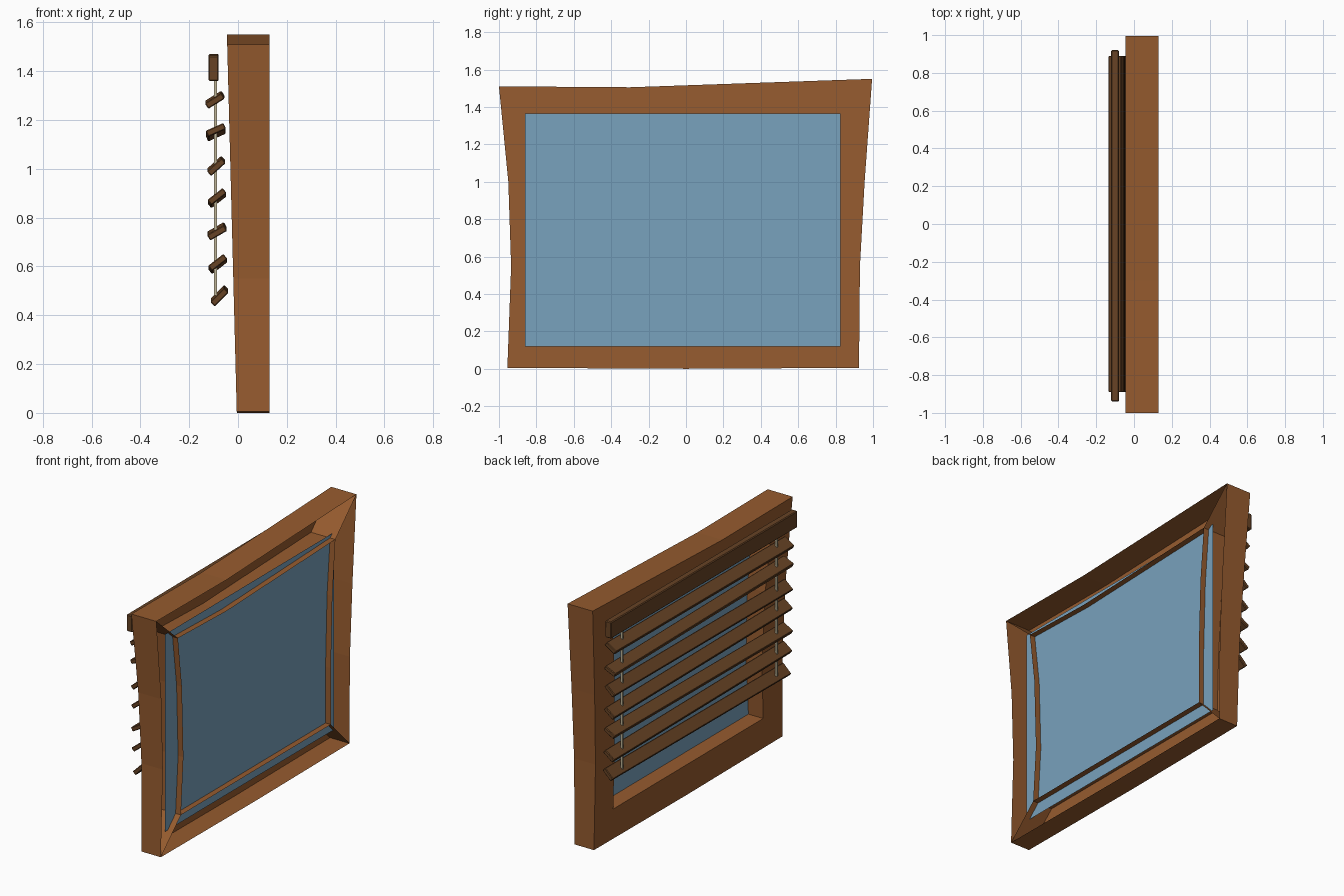
import bpy, bmesh, math
from mathutils import Matrix

if "Cube" in bpy.data.objects:
    bpy.data.objects.remove(bpy.data.objects["Cube"])


def material(name, color):
    m = bpy.data.materials.new(name)
    m.diffuse_color = (*color, 1)
    m.use_nodes = True
    m.node_tree.nodes["Principled BSDF"].inputs["Base Color"].default_value = m.diffuse_color
    return m


WOOD = material("frame brown", (0.305, 0.105, 0.028))
DARK = material("slat dark brown", (0.135, 0.056, 0.018))
GLASS = material("glass blue", (0.19, 0.36, 0.51))
CORD = material("cord cream", (0.52, 0.46, 0.31))


def finish(name, bm, mat, normals=True):
    if normals:
        bmesh.ops.recalc_face_normals(bm, faces=bm.faces)
    me = bpy.data.meshes.new(name)
    bm.to_mesh(me)
    bm.free()
    me.materials.append(mat)
    ob = bpy.data.objects.new(name, me)
    bpy.context.collection.objects.link(ob)
    return ob


def box(name, size, loc, mat, tilt=0, roll=0, bevel=0):
    bm = bmesh.new()
    bmesh.ops.create_cube(bm, size=1)
    bmesh.ops.scale(bm, vec=size, verts=bm.verts)
    if bevel:
        bmesh.ops.bevel(bm, geom=bm.edges[:], offset=bevel, segments=1, affect='EDGES')
    rot = Matrix.Rotation(math.radians(roll), 4, 'X') @ Matrix.Rotation(math.radians(-tilt), 4, 'Y')
    bmesh.ops.transform(bm, matrix=Matrix.Translation(loc) @ rot, verts=bm.verts)
    return finish(name, bm, mat)


# Warped frame: channel section, open on the wall side (+x); (y, z) outlines
outer = [(-.955, .005), (0, 0), (.925, .005), (.93, .55), (.955, 1.0),
         (.995, 1.55), (-.3, 1.505), (-1.0, 1.51), (-.95, 1.0), (-.935, .55)]
inner = [(-.755, .195), (0, .195), (.74, .195), (.74, .55), (.755, 1.0),
         (.785, 1.345), (-.3, 1.308), (-.785, 1.322), (-.745, 1.0), (-.73, .55)]
FRONT = .13


def back(z):
    return -.005 - .026 * z


bm = bmesh.new()
loops = [[bm.verts.new((FRONT, y, z)) for y, z in outer],
         [bm.verts.new((back(z), y, z)) for y, z in outer],
         [bm.verts.new((back(z), y, z)) for y, z in inner],
         [bm.verts.new((FRONT, y, z)) for y, z in inner]]
n = len(outer)
for a, b in zip(loops, loops[1:]):
    for i in range(n):
        j = (i + 1) % n
        bm.faces.new((a[i], b[i], b[j], a[j]))
# mitred end faces inside the corners
for i in (0, 2, 5, 7):
    bm.faces.new([lp[i] for lp in loops])
finish("window_frame", bm, WOOD, normals=False)

# Glass pane
bm = bmesh.new()
bm.faces.new([bm.verts.new((.093, y, z)) for y, z in
              ((-.86, .12), (.825, .12), (.825, 1.365), (-.86, 1.365))])
finish("glass_pane", bm, GLASS)

# Blind: head rail, tilted slats and cords
box("head_rail", (.042, 1.86, .105), (-.1, -.01, 1.415), DARK, roll=.2, bevel=.005)
slats = [(-.095, 1.283, 32, .3), (-.091, 1.15, 24, -.6), (-.089, 1.012, 42, .3),
         (-.086, .88, 38, -.4), (-.086, .744, 30, .4), (-.083, .61, 38, -.4),
         (-.076, .48, 45, .4)]
for k, (x, z, tilt, roll) in enumerate(slats):
    box(f"slat_{k + 1}", (.08, 1.78, .027), (x, 0, z), DARK, tilt, roll, .004)
for side in (-1, 1):
    box(f"cord_{side}", (.012, .012, .89), (-.093, side * .77, .925), CORD)
